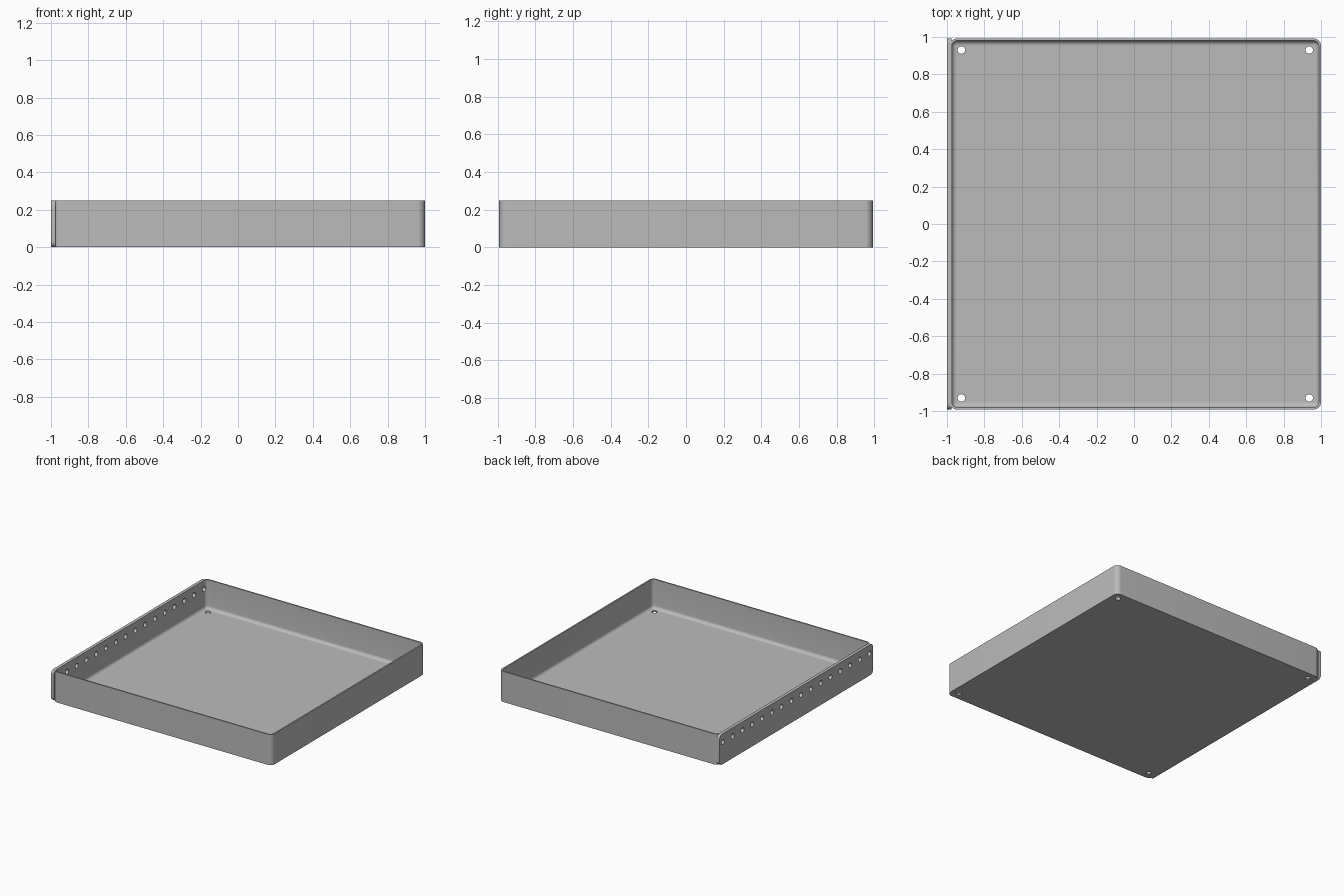
import bpy, bmesh, math
from mathutils import Matrix

if "Cube" in bpy.data.objects:
    bpy.data.objects.remove(bpy.data.objects["Cube"])

HEIGHT, WALL, FILLET, CORNER = 0.25, 0.012, 0.026, 0.04
X0, X1, Y = -0.986, 1.0, 0.992
HOLE_R = 0.02

grey = bpy.data.materials.new("sheet grey")
grey.use_nodes = True
grey.diffuse_color = (0.5, 0.5, 0.5, 1)
grey.node_tree.nodes["Principled BSDF"].inputs["Base Color"].default_value = (0.5, 0.5, 0.5, 1)


def make_object(name, bm):
    bmesh.ops.recalc_face_normals(bm, faces=bm.faces)
    mesh = bpy.data.meshes.new(name)
    bm.to_mesh(mesh)
    bm.free()
    mesh.materials.append(grey)
    obj = bpy.data.objects.new(name, mesh)
    bpy.context.collection.objects.link(obj)
    return obj


def rounded_rect(a0, a1, b0, b1, r, steps=8):
    """Counter-clockwise outline with rounded corners."""
    corners = [(a1 - r, b1 - r), (a0 + r, b1 - r), (a0 + r, b0 + r), (a1 - r, b0 + r)]
    return [(a + r * math.cos(t), b + r * math.sin(t))
            for k, (a, b) in enumerate(corners)
            for t in [(k + i / steps) * math.pi / 2 for i in range(steps + 1)]]


def loft(name, rings):
    """Skin a stack of equal rings and cap both ends."""
    bm = bmesh.new()
    loops = [[bm.verts.new(p) for p in ring] for ring in rings]
    for low, high in zip(loops, loops[1:]):
        for i in range(len(low)):
            j = (i + 1) % len(low)
            bm.faces.new((low[i], low[j], high[j], high[i]))
    bm.faces.new(loops[0])
    bm.faces.new(loops[-1])
    return make_object(name, bm)


def drill(obj, centres, axis):
    """Cut a row of round holes along one axis."""
    turn = Matrix.Rotation(math.pi / 2, 4, 'Y') if axis == 'X' else Matrix()
    bm = bmesh.new()
    for c in centres:
        bmesh.ops.create_cone(bm, cap_ends=True, segments=20, radius1=HOLE_R,
                              radius2=HOLE_R, depth=0.1,
                              matrix=Matrix.Translation(c) @ turn)
    cutter = make_object("hole_cutter", bm)
    cutter.hide_render = True
    mod = obj.modifiers.new("holes", 'BOOLEAN')
    mod.operation, mod.solver, mod.object = 'DIFFERENCE', 'EXACT', cutter
    bpy.context.view_layer.objects.active = obj
    bpy.ops.object.modifier_apply(modifier=mod.name)
    bpy.data.objects.remove(cutter)


# Tray: outer wall, rim, inner wall and filleted floor as inset rings
def tray_ring(inset, z):
    outline = rounded_rect(X0 + inset, X1 - inset, -Y + inset, Y - inset, CORNER - inset)
    return [(x, y, z) for x, y in outline]


profile = [(0, 0), (0, HEIGHT), (WALL, HEIGHT)]
for i in range(7):
    t = i / 6 * math.pi / 2
    profile.append((WALL + FILLET * (1 - math.cos(t)), WALL + FILLET * (1 - math.sin(t))))
tray = loft("tray", [tray_ring(inset, z) for inset, z in profile])

# Perforated plate on the side wall, with rounded corners
outline = rounded_rect(-Y, Y, 0, HEIGHT, 0.03)
plate = loft("side_plate", [[(x, y, z) for y, z in outline] for x in (-1.0, X0 + WALL - 0.001)])

# Row of side holes and four floor holes
side_holes = [(-0.98, -0.95 + i * 1.9 / 15, 0.18) for i in range(16)]
drill(plate, side_holes, 'X')
drill(tray, side_holes, 'X')
mid = (X0 + X1) / 2
drill(tray, [(mid + sx * 0.93, sy * 0.93, 0) for sx in (-1, 1) for sy in (-1, 1)], 'Z')

# Smooth bends, sharp edges
for obj in (tray, plate):
    bpy.ops.object.select_all(action='DESELECT')
    obj.select_set(True)
    bpy.context.view_layer.objects.active = obj
    bpy.ops.object.shade_smooth_by_angle(angle=math.radians(35))
